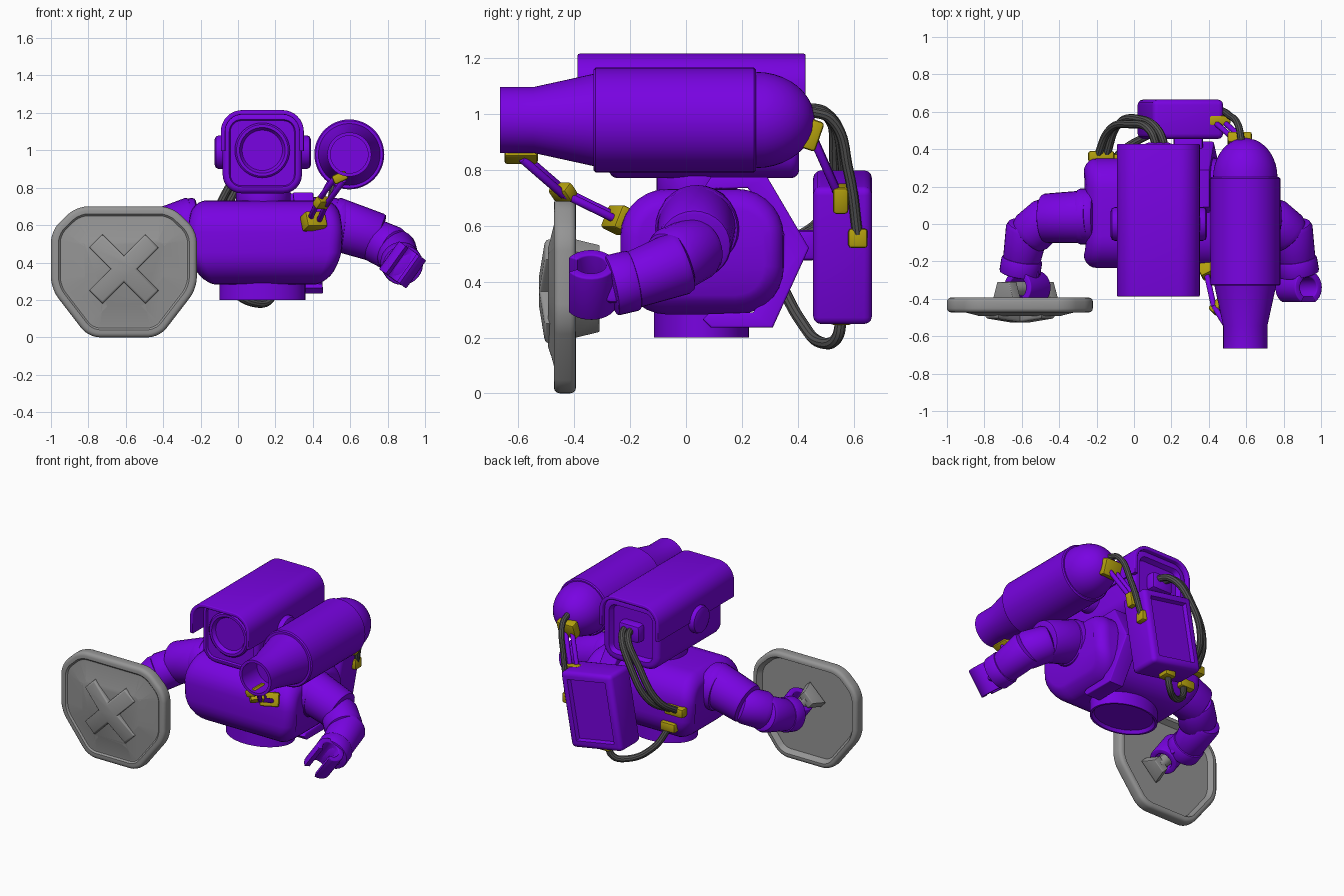
import bpy, bmesh, math
from mathutils import Vector, Matrix

if "Cube" in bpy.data.objects:
    bpy.data.objects.remove(bpy.data.objects["Cube"])

def material(name, col):
    m = bpy.data.materials.new(name)
    m.diffuse_color = (*col, 1)
    m.use_nodes = True
    m.node_tree.nodes["Principled BSDF"].inputs["Base Color"].default_value = m.diffuse_color
    return m

PURPLE = material("purple", (0.19, 0.001, 0.76))
GREY = material("shield grey", (0.30, 0.30, 0.30))
DARK = material("hose grey", (0.085, 0.085, 0.085))
YELLOW = material("yellow", (0.45, 0.35, 0.004))

def finish(name, bm, mat, matrix=Matrix()):
    bmesh.ops.recalc_face_normals(bm, faces=bm.faces[:])
    bm.transform(matrix)
    me = bpy.data.meshes.new(name)
    bm.to_mesh(me)
    bm.free()
    me.materials.append(mat)
    ob = bpy.data.objects.new(name, me)
    bpy.context.collection.objects.link(ob)
    return ob

def aim(loc, direction):
    q = Vector(direction).to_track_quat('Z', 'Y')
    return Matrix.Translation(loc) @ q.to_matrix().to_4x4()

def inset(bm, direction, thick, depth, slope):
    d = Vector(direction)
    f = max((f for f in bm.faces if f.normal.dot(d) > 0.99), key=lambda f: f.calc_area())
    bmesh.ops.inset_region(bm, faces=[f], thickness=thick, depth=0)
    bmesh.ops.inset_region(bm, faces=[f], thickness=slope, depth=depth)

def box(name, size, loc, mat, bevel=0.01, seg=2, rot=None, insets=()):
    bm = bmesh.new()
    bmesh.ops.create_cube(bm, size=1)
    bmesh.ops.scale(bm, vec=size, verts=bm.verts[:])
    bmesh.ops.bevel(bm, geom=bm.edges[:], offset=bevel, segments=seg, profile=0.5, affect='EDGES', clamp_overlap=True)
    bm.normal_update()
    for i in insets:
        inset(bm, *i)
    return finish(name, bm, mat, Matrix.Translation(loc) @ (rot or Matrix()))

def lathe(name, profile, loc, direction, mat, n=40, squash=1.0):
    """Revolve (radius, distance) pairs around an axis."""
    bm = bmesh.new()
    rings = []
    for r, t in profile:
        rings.append([bm.verts.new((r * math.cos(2 * math.pi * i / n),
                                    squash * r * math.sin(2 * math.pi * i / n), t)) for i in range(n)])
    for a, b in zip(rings, rings[1:]):
        for i in range(n):
            j = (i + 1) % n
            bm.faces.new((a[i], a[j], b[j], b[i]))
    bm.faces.new(rings[0])
    bm.faces.new(rings[-1])
    return finish(name, bm, mat, aim(loc, direction))

def rod(name, a, b, r0, r1, mat, edge=0.0, n=28):
    a, b = Vector(a), Vector(b)
    L = (b - a).length
    e = max(edge, 0.002)
    prof = [(r0 - e, 0), (r0 - e * 0.3, e * 0.3), (r0, e), (r1, L - e), (r1 - e * 0.3, L - e * 0.3), (r1 - e, L)]
    return lathe(name, prof, a, b - a, mat, n)

def prism(name, pts, depth, matrix, mat, bevel=0, corner=0, insets=(), seg=3):
    """Extrude a flat outline, centred on its depth."""
    bm = bmesh.new()
    bm.faces.new([bm.verts.new((x, y, -depth / 2)) for x, y in pts])
    if corner:
        bmesh.ops.bevel(bm, geom=bm.verts[:], offset=corner, segments=seg + 2, profile=0.5, affect='VERTICES')
    ext = bmesh.ops.extrude_face_region(bm, geom=bm.faces[:], use_keep_orig=True)
    bmesh.ops.translate(bm, vec=(0, 0, depth), verts=[g for g in ext['geom'] if isinstance(g, bmesh.types.BMVert)])
    bmesh.ops.recalc_face_normals(bm, faces=bm.faces[:])
    if bevel:
        rim = [e for e in bm.edges if abs(e.verts[0].co.z - e.verts[1].co.z) < 1e-5]
        bmesh.ops.bevel(bm, geom=rim, offset=bevel, segments=seg, profile=0.5, affect='EDGES', clamp_overlap=True)
    bm.normal_update()
    for i in insets:
        inset(bm, *i)
    return finish(name, bm, mat, matrix)

def arc(cx, cy, r, a0, a1, n):
    return [(cx + r * math.cos(math.radians(a0 + (a1 - a0) * i / n)),
             cy + r * math.sin(math.radians(a0 + (a1 - a0) * i / n))) for i in range(n + 1)]

def hose(name, pts, r, mat):
    cu = bpy.data.curves.new(name, 'CURVE')
    cu.dimensions, cu.bevel_depth, cu.bevel_resolution, cu.resolution_u = '3D', r, 3, 10
    cu.use_fill_caps = True
    sp = cu.splines.new('BEZIER')
    sp.bezier_points.add(len(pts) - 1)
    for p, co in zip(sp.bezier_points, pts):
        p.co = co
        p.handle_left_type = p.handle_right_type = 'AUTO'
    tmp = bpy.data.objects.new(name + "_path", cu)
    bpy.context.collection.objects.link(tmp)
    me = bpy.data.meshes.new_from_object(tmp.evaluated_get(bpy.context.evaluated_depsgraph_get()))
    bpy.data.objects.remove(tmp)
    me.materials.clear()
    me.materials.append(mat)
    bpy.context.collection.objects.link(bpy.data.objects.new(name, me))

FRONT = Matrix.Rotation(math.pi / 2, 4, 'X')                 # outline in xz, top of extrusion faces -y
SIDE = Matrix(((0, 0, 1, 0), (1, 0, 0, 0), (0, 1, 0, 0), (0, 0, 0, 1)))  # outline in yz
CX = 0.135

# Torso: rounded side profile across x, narrowing to top and bottom
torso = prism("torso", [(-0.235, 0.282), (0.35, 0.282), (0.35, 0.732), (-0.235, 0.732)], 0.83,
              Matrix.Translation((0.145, 0, 0)) @ SIDE, PURPLE, 0.07, 0.17, seg=5)
for v in torso.data.vertices:
    t = (v.co.z - 0.52) / 0.23
    v.co.x = 0.145 + (v.co.x - 0.145) * (1 - (0.22 if t < 0 else 0.10) * t * t)
lathe("waist", [(0.20, 0.02), (0.215, 0), (0.23, 0), (0.23, 0.14)], (0.13, 0.055, 0.2), (0, 0, 1), PURPLE, 40, 0.74)
rod("neck", (CX, 0.04, 0.70), (CX, 0.04, 0.80), 0.145, 0.145, PURPLE)

# Back strap bracket, leaning outward at the bottom
strap = prism("back_strap", [(0.06, 0.73), (0.09, 0.775), (0.29, 0.775), (0.44, 0.52), (0.31, 0.235), (0.09, 0.235),
                             (0.06, 0.265), (0.08, 0.285), (0.24, 0.29), (0.35, 0.45), (0.35, 0.57), (0.22, 0.735)],
              0.11, Matrix.Translation((0.375, 0, 0)) @ SIDE, PURPLE, 0.008)
for v in strap.data.vertices:
    v.co.x += (0.5 - v.co.z) * 0.1

# Head with hood, lens, ear pods and rear socket
prism("head", [(-0.212, 0.77), (0.212, 0.77), (0.212, 1.20), (-0.212, 1.20)], 0.68,
      Matrix.Translation((0.13, 0.065, 0)) @ FRONT, PURPLE, 0.03, 0.10,
      [((0, 0, -1), 0.02, -0.03, 0.015), ((0, 0, 1), 0.005, -0.012, 0.006)], seg=4)
hood = ([(-0.222, 0.995)] + arc(-0.107, 1.10, 0.115, 180, 90, 8) + arc(0.107, 1.10, 0.115, 90, 0, 8)
        + [(0.222, 0.995), (0.198, 0.995)] + arc(0.107, 1.10, 0.091, 0, 90, 8) + arc(-0.107, 1.10, 0.091, 90, 180, 8)
        + [(-0.198, 0.995)])
prism("hood", hood, 0.815, Matrix.Translation((0.13, 0.02, 0)) @ FRONT, PURPLE, 0.006)
lathe("lens", [(0.147, 0), (0.147, 0.035), (0.138, 0.043), (0.122, 0.043), (0.112, 0.025), (0.108, 0.02)],
      (0.13, -0.25, 1.0), (0, -1, 0), PURPLE)
rod("ear_pods", (-0.125, 0, 0.99), (0.39, 0, 0.99), 0.09, 0.09, PURPLE, 0.022)
box("hose_socket", (0.16, 0.10, 0.12), (0.13, 0.385, 1.0), PURPLE, 0.025)

# Shoulder cannon with a hollow muzzle and domed rear
dome = [(0.172 * math.cos(a), 0.915 + 0.21 * math.sin(a)) for a in [math.radians(9 * i) for i in range(10)]]
lathe("cannon", [(0.10, 0.16), (0.10, 0.0), (0.118, 0.0), (0.118, 0.12), (0.165, 0.335), (0.18, 0.335), (0.187, 0.342),
                 (0.187, 0.908), (0.18, 0.915)] + dome[:-1] + [(0.004, 1.125)],
      (0.595, -0.665, 0.978), (0, 1, 0), PURPLE, 48)

# Backpack, leaning sideways
LEAN = Matrix.Rotation(math.radians(10), 4, 'Y')
box("backpack", (0.385, 0.21, 0.50), (0.248, 0.56, 0.523), PURPLE, 0.028, 3, LEAN, [((0, 1, 0), 0.03, -0.025, 0.012)])
box("backpack_mount", (0.16, 0.14, 0.11), (0.29, 0.40, 0.53), PURPLE, 0.02)

# Twin-rod struts with yellow clamps
def strut(name, a, b):
    a, b = Vector(a), Vector(b)
    off = (b - a).cross(Vector((0, 1, 0.3))).normalized() * 0.024
    for s in (-1, 1):
        rod(name + "_rod", a + off * s, b + off * s, 0.015, 0.015, PURPLE, n=10)

def clamp(name, loc, size, toward):
    rot = Vector(toward).to_track_quat('Z', 'Y').to_matrix().to_4x4()
    return box(name, size, loc, YELLOW, 0.012, 2, rot)

muzzle, knee, chest = (0.545, -0.59, 0.85), (0.45, -0.44, 0.72), (0.405, -0.235, 0.62)
strut("front_strut", muzzle, knee)
strut("front_strut", knee, chest)
clamp("muzzle_clamp", (0.545, -0.59, 0.855), (0.12, 0.08, 0.05), (-0.06, 0, 0.13))
clamp("strut_joint", knee, (0.09, 0.05, 0.06), (0.1, -0.1, 0.15))
clamp("chest_clamp", chest, (0.12, 0.09, 0.08), (0.1, -0.2, 0.1))
rear, pack = (0.565, 0.45, 0.925), (0.45, 0.55, 0.70)
strut("rear_strut", rear, pack)
clamp("rear_clamp", rear, (0.13, 0.11, 0.06), (0, 1, -0.35))
box("pack_clamp", (0.115, 0.055, 0.095), (0.452, 0.553, 0.697), YELLOW, 0.012, 2, LEAN)
clamp("hose_clamp", (0.445, 0.615, 0.555), (0.06, 0.07, 0.07), (0, 0, 1))

# Hoses
hose("cannon_hose", [(0.575, 0.44, 1.01), (0.56, 0.52, 0.98), (0.51, 0.58, 0.80), (0.455, 0.615, 0.56)], 0.019, DARK)
for i in (0, 1):
    d = 0.045 * i
    hose("head_hose", [(0.17 - d, 0.40, 1.02), (0.13 - d, 0.50, 1.0), (0.03 - d, 0.56 - d * 0.6, 0.86),
                       (-0.09 - d, 0.525 - d * 0.6, 0.64), (-0.15 - d, 0.36, 0.53)], 0.022, DARK)
hose("lower_hose", [(0.20, 0.555, 0.30), (0.17, 0.54, 0.20), (0.10, 0.49, 0.18), (-0.04, 0.41, 0.26),
                    (-0.12, 0.33, 0.41)], 0.021, DARK)
clamp("upper_hose_clamp", (-0.175, 0.36, 0.53), (0.14, 0.06, 0.06), (0, 0, 1))
clamp("lower_hose_clamp", (-0.12, 0.345, 0.405), (0.11, 0.06, 0.06), (0, 0, 1))
clamp("pack_hose_clamp", (0.20, 0.555, 0.27), (0.08, 0.08, 0.05), (0, 0, 1))

# Arms and C-shaped grip hands, one per side
grip = arc(0, 0, 0.09, -60, 240, 24) + arc(0, 0, 0.055, 240, -60, 24)
for side, s, hx in (("right", 1, 0.745), ("left", -1, 0.705)):
    P = lambda x, y, z: (CX + s * x, y, z)
    rod(side + "_shoulder", P(0.34, 0.04, 0.60), P(0.44, 0.04, 0.585), 0.15, 0.15, PURPLE, 0.02)
    rod(side + "_upper_arm", P(0.36, 0.04, 0.615), P(0.62, 0.03, 0.53), 0.142, 0.132, PURPLE, 0.015)
    rod(side + "_elbow", P(0.57, 0.06, 0.53), P(0.71, -0.07, 0.465), 0.115, 0.12, PURPLE, 0.04)
    rod(side + "_forearm", P(0.70, 0.0, 0.475), P(0.742, -0.23, 0.39), 0.116, 0.10, PURPLE, 0.03)
    rod(side + "_cuff", P(0.733, -0.185, 0.405), P(0.747, -0.27, 0.385), 0.11, 0.11, PURPLE, 0.01)
    axis = Vector((s * 0.58, 0, 0.81))
    right = Vector((0, 1, 0)).cross(axis)
    m = Matrix((right, (0, 1, 0), axis)).transposed().to_4x4()
    m.translation = P(hx, -0.34, 0.388)
    prism(side + "_hand", grip, 0.185, m, PURPLE, 0.006)
    box(side + "_wrist", (0.12, 0.07, 0.13), P(hx - 0.004, -0.255, 0.388), PURPLE, 0.02)

# Shield plate with raised rim, domed cross and handle
half = [(0.255, 0.70), (0.39, 0.57), (0.39, 0.26), (0.19, 0.0)]
outline = half + [(-x, z) for x, z in reversed(half)]
prism("shield", outline, 0.08, Matrix.Translation((-0.61, -0.433, 0)) @ FRONT, GREY, 0.022, 0.06,
      [((0, 0, 1), 0.018, -0.01, 0.01), ((0, 0, 1), 0.01, 0.03, 0.12), ((0, 0, -1), 0.012, -0.035, 0.02)])
w, L = 0.05, 0.212
cross = []
for k in range(4):
    c, n = math.cos(math.radians(45 + 90 * k)), math.sin(math.radians(45 + 90 * k))
    cross += [(x * c - y * n, x * n + y * c) for x, y in ((L, -w), (L, w), (w, w))]
boss = prism("shield_cross", cross, 0.06, Matrix.Translation((-0.61, -0.497, 0.365)) @ FRONT, GREY, 0.012)
for v in boss.data.vertices:
    v.co.y += 0.022 * ((v.co.x + 0.61) ** 2 + (v.co.z - 0.365) ** 2) / L ** 2
top, low = Vector((-0.68, -0.345, 0.48)), Vector((-0.48, -0.345, 0.27))
rod("handle_bar", top, low, 0.038, 0.038, GREY, n=16)
foot = [(-0.08, -0.05), (0.08, -0.05), (0.045, 0.05), (-0.045, 0.05)]
for p in (top, low):
    m = Matrix.Translation(p + Vector((0, -0.015, 0))) @ Matrix.Rotation(math.radians(-44), 4, 'Y')
    prism("handle_foot", foot, 0.06, m, GREY, 0.006)

# Smooth curved surfaces, keep crisp edges
bpy.ops.object.select_all(action='SELECT')
bpy.context.view_layer.objects.active = bpy.context.selected_objects[0]
bpy.ops.object.shade_smooth_by_angle(angle=math.radians(35))
